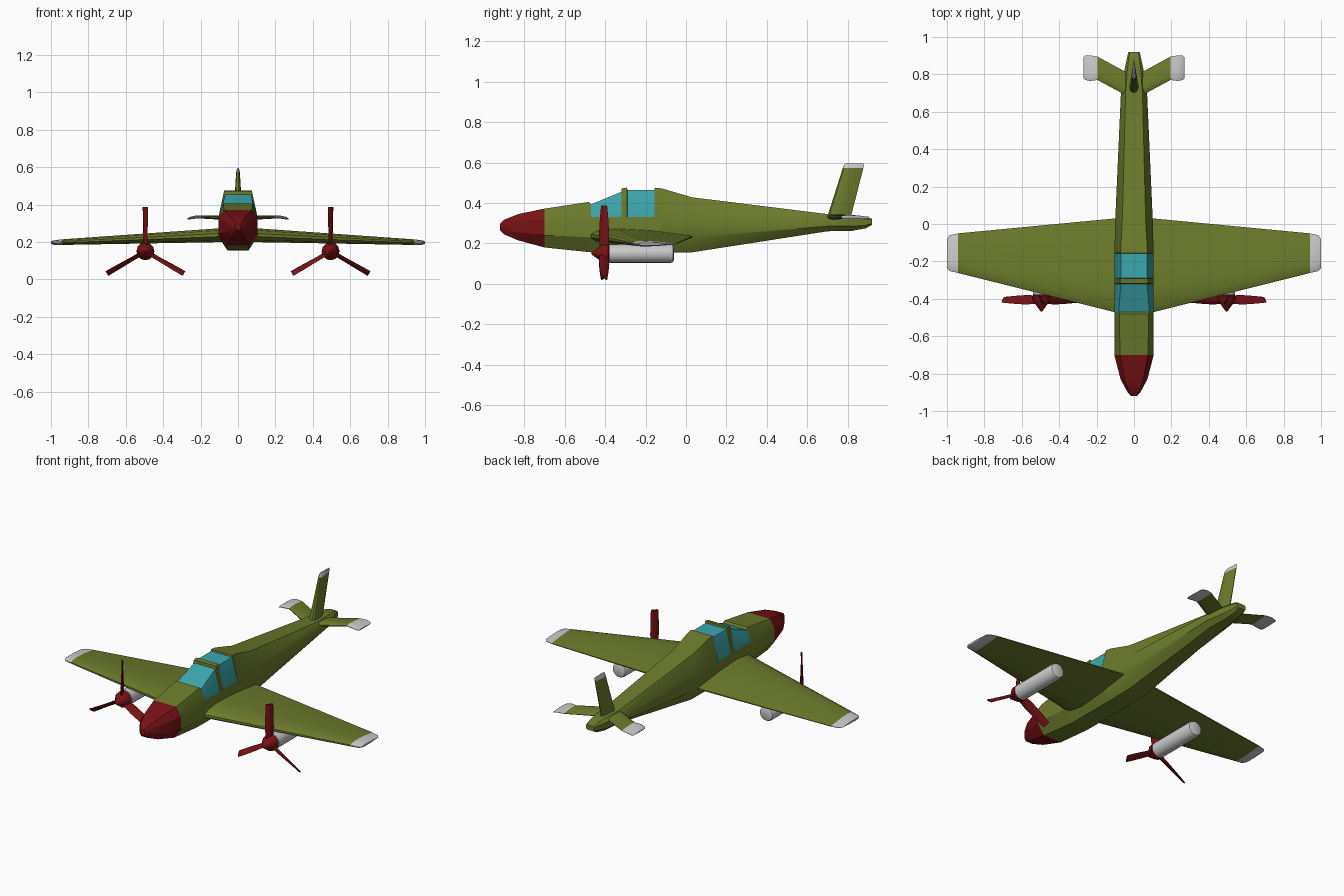
import bpy, bmesh
from math import sin, cos, pi, radians
from mathutils import Vector, Matrix


def material(name, rgb):
    m = bpy.data.materials.new(name)
    m.diffuse_color = (*rgb, 1)
    return m


OLIVE = material("olive", (0.15, 0.20, 0.025))
RED = material("red", (0.19, 0.006, 0.008))
GLASS = material("glass", (0.045, 0.39, 0.42))


def loft(name, rings, mats=(), mirror=False, glass=None, angle=32):
    """Skin closed rings of points; glass(segment, side) picks the second material."""
    bm = bmesh.new()
    vs = [[bm.verts.new(p) for p in r] for r in rings]
    n = len(vs[0])
    for i in range(len(vs) - 1):
        for j in range(n):
            k = (j + 1) % n
            f = bm.faces.new((vs[i][j], vs[i][k], vs[i + 1][k], vs[i + 1][j]))
            if glass and glass(i, j):
                f.material_index = 1
    bm.faces.new(vs[0])
    bm.faces.new(vs[-1])
    bmesh.ops.recalc_face_normals(bm, faces=bm.faces)
    me = bpy.data.meshes.new(name)
    bm.to_mesh(me)
    bm.free()
    ob = bpy.data.objects.new(name, me)
    bpy.context.collection.objects.link(ob)
    for m in mats:
        me.materials.append(m)
    if mirror:
        ob.modifiers.new("mirror", "MIRROR")
    bpy.ops.object.select_all(action="DESELECT")
    ob.select_set(True)
    bpy.context.view_layer.objects.active = ob
    bpy.ops.object.shade_smooth_by_angle(angle=radians(angle))
    return ob


def section(y, zb, zl, zm, zt, wb, w, wt):
    """Eight-sided body section: bottom, lower side, upper side, top."""
    half = [(wb, zb), (w, zl), (w, zm), (wt, zt)]
    return [(x, y, z) for x, z in half] + [(-x, y, z) for x, z in reversed(half)]


# Fuselage with canopy glass
body = [
    (-0.70, 0.18, 0.24, 0.32, 0.372, 0.060, 0.105, 0.075),
    (-0.48, 0.157, 0.23, 0.33, 0.405, 0.057, 0.105, 0.078),
    (-0.47, 0.156, 0.23, 0.33, 0.393, 0.057, 0.105, 0.082),
    (-0.32, 0.155, 0.23, 0.33, 0.455, 0.057, 0.105, 0.070),
    (-0.318, 0.155, 0.23, 0.33, 0.472, 0.057, 0.105, 0.074),
    (-0.292, 0.155, 0.23, 0.33, 0.476, 0.057, 0.105, 0.074),
    (-0.29, 0.155, 0.23, 0.33, 0.465, 0.057, 0.105, 0.070),
    (-0.157, 0.155, 0.23, 0.33, 0.465, 0.057, 0.105, 0.070),
    (-0.155, 0.155, 0.23, 0.33, 0.475, 0.057, 0.105, 0.072),
    (-0.12, 0.155, 0.23, 0.33, 0.472, 0.057, 0.104, 0.070),
    (0.03, 0.156, 0.23, 0.33, 0.428, 0.057, 0.100, 0.062),
    (0.70, 0.26, 0.285, 0.325, 0.345, 0.035, 0.070, 0.045),
    (0.82, 0.262, 0.285, 0.322, 0.340, 0.028, 0.052, 0.036),
    (0.89, 0.275, 0.29, 0.320, 0.333, 0.022, 0.037, 0.028),
    (0.92, 0.292, 0.298, 0.316, 0.322, 0.020, 0.030, 0.022),
]
loft("fuselage", [section(*s) for s in body], [OLIVE, GLASS],
     glass=lambda i, j: i in (2, 6) and j in (2, 3, 4))

# Nose cap
nose = [
    (-0.70, 0.18, 0.24, 0.32, 0.372, 0.060, 0.105, 0.075),
    (-0.83, 0.215, 0.255, 0.31, 0.345, 0.042, 0.072, 0.050),
    (-0.90, 0.245, 0.268, 0.30, 0.317, 0.022, 0.034, 0.025),
    (-0.92, 0.265, 0.275, 0.29, 0.297, 0.010, 0.016, 0.011),
]
loft("nose_cap", [section(*s) for s in nose], [RED], angle=25)

# Airfoil outline: chord fraction, height fraction
FOIL = [(0, -0.2), (0, 0.25), (0.06, 0.7), (0.25, 1), (0.6, 0.75), (1, 0.0),
        (1, -0.2), (0.6, -0.75), (0.25, -1), (0.06, -0.7)]


def foil(span, le, te, h, t, upright=False):
    """Airfoil ring at a span position; h is its mid height, t half thickness."""
    pts = [(le + (te - le) * c, h + t * k) for c, k in FOIL]
    return [(b, a, span) if upright else (span, a, b) for a, b in pts]


# Wings and their pale tips
tip = foil(0.94, -0.262, -0.05, 0.199, 0.015)
loft("wings", [foil(0.05, -0.485, 0.035, 0.238, 0.039),
               foil(0.10, -0.472, 0.03, 0.236, 0.037), tip], [OLIVE], mirror=True)
loft("wing_tips", [tip, foil(0.985, -0.252, -0.06, 0.197, 0.012),
                   foil(1.0, -0.235, -0.08, 0.197, 0.006)], mirror=True)

# Tailplane and its pale tips
tip = foil(0.195, 0.77, 0.895, 0.333, 0.008)
loft("tailplane", [foil(0.02, 0.675, 0.80, 0.328, 0.013), tip], [OLIVE], mirror=True)
loft("tailplane_tips", [tip, foil(0.235, 0.765, 0.902, 0.332, 0.008),
                        foil(0.262, 0.77, 0.90, 0.326, 0.006),
                        foil(0.27, 0.78, 0.89, 0.323, 0.003)], mirror=True)

# Fin and its pale tip
tip = foil(0.572, 0.775, 0.877, 0, 0.010, True)
loft("fin", [foil(0.31, 0.692, 0.81, 0, 0.026, True), tip], [OLIVE])
loft("fin_tip", [tip, foil(0.588, 0.781, 0.88, 0, 0.007, True),
                 foil(0.596, 0.787, 0.877, 0, 0.003, True)])

# Engines hang under the wings
EX, EZ = 0.495, 0.15


def turned(name, profile, sides, mats=()):
    rings = [[(EX + r * cos(2 * pi * i / sides), y, EZ + r * sin(2 * pi * i / sides))
              for i in range(sides)] for y, r in profile]
    loft(name, rings, mats, mirror=True)


turned("engines", [(-0.385, 0.040), (-0.378, 0.046), (-0.075, 0.046),
                   (-0.064, 0.042), (-0.06, 0.034)], 20)
turned("spinners", [(-0.468, 0.004), (-0.435, 0.028), (-0.41, 0.046),
                    (-0.385, 0.048), (-0.375, 0.040)], 12, [RED])

# Propeller blades: radius, chord, half thickness, pitch
BLADE = [(0.02, 0.045, 0.008, 68), (0.09, 0.056, 0.006, 66),
         (0.17, 0.050, 0.005, 57), (0.238, 0.042, 0.004, 46)]
for b in range(3):
    turn = Matrix.Translation((EX, -0.405, EZ)) @ Matrix.Rotation(b * 2 * pi / 3, 4, "Y")
    rings = []
    for r, c, t, pitch in BLADE:
        twist = Matrix.Rotation(radians(pitch), 4, "Z")
        flat = [(-c / 2, 0), (-c / 4, t), (c / 4, t), (c / 2, 0), (c / 4, -t), (-c / 4, -t)]
        rings.append([turn @ twist @ Vector((x, y, r)) for x, y in flat])
    loft(f"propeller_blade_{b + 1}", rings, [RED], mirror=True)
